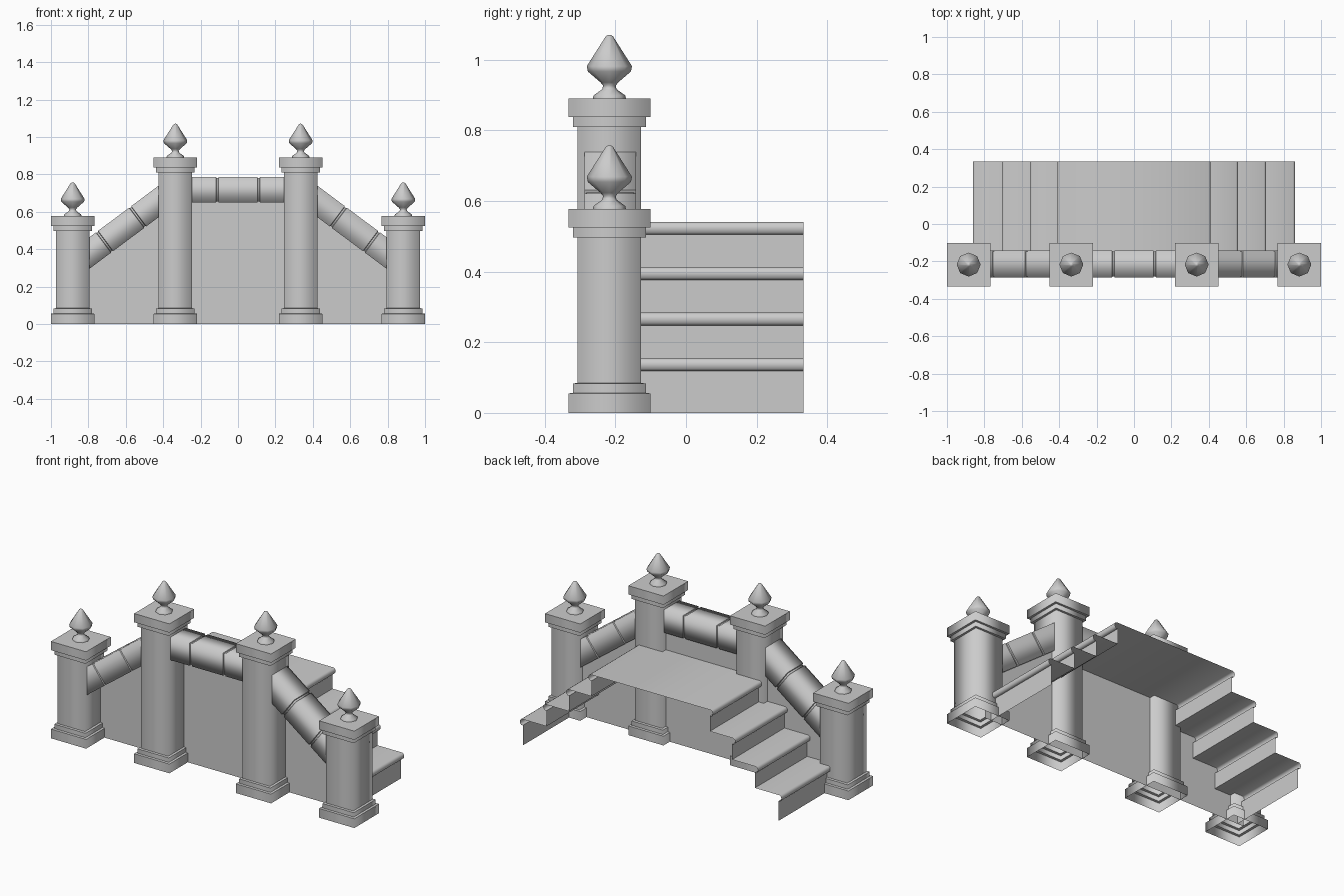
import bpy, bmesh, math
from mathutils import Matrix, Vector

if "Cube" in bpy.data.objects:
    bpy.data.objects.remove(bpy.data.objects["Cube"])

POST_Y = -0.217
WALL_Y = -0.16


def make_object(name, bm):
    me = bpy.data.meshes.new(name)
    bm.to_mesh(me)
    bm.free()
    ob = bpy.data.objects.new(name, me)
    bpy.context.collection.objects.link(ob)
    bpy.ops.object.select_all(action='DESELECT')
    ob.select_set(True)
    bpy.context.view_layer.objects.active = ob
    return ob


def lathe(name, profile, sides, place, turn, crisp, cap_start=False):
    """Stack rings of (radius, z); crisp keeps the ring edges sharp."""
    bm = bmesh.new()
    rings = []
    for r, z in profile:
        angles = [turn + 2 * math.pi * i / sides for i in range(sides)]
        rings.append([bm.verts.new(place @ Vector((r * math.cos(a), r * math.sin(a), z))) for a in angles])
    for a, b in zip(rings, rings[1:]):
        for i in range(sides):
            j = (i + 1) % sides
            bm.faces.new((a[i], a[j], b[j], b[i]))
    bm.faces.new(rings[-1])
    if cap_start:
        bm.faces.new(rings[0][::-1])
    for f in bm.faces:
        f.smooth = True
    if crisp:
        for ring in rings:
            for i in range(sides):
                bm.edges.get((ring[i], ring[(i + 1) % sides])).smooth = False
    return make_object(name, bm)


def post(name, x, h):
    place = Matrix.Translation((x, POST_Y, 0))
    # square post, open underneath: plinth, shaft, stepped cap
    widths = [(.116, 0), (.116, .055), (.103, .057), (.103, .083), (.09, .085),
              (.09, h - .08), (.103, h - .08), (.103, h - .052),
              (.116, h - .052), (.116, h)]
    lathe(name, [(w * math.sqrt(2), z) for w, z in widths], 4, place, math.pi / 4, True)
    # eight-sided spear finial
    lathe(name + "_finial",
          [(.047, h), (.045, h + .009), (.02, h + .027), (.018, h + .037),
           (.025, h + .046), (.061, h + .077), (.064, h + .092),
           (.01, h + .177), (.003, h + .181)], 8, place, 0, False)


def rail(name, centre, angle, half):
    # square bar along x with two grooves that mark off three blocks
    place = (Matrix.Translation((centre[0], POST_Y + .003, centre[1])) @ Matrix.Rotation(-angle, 4, 'Y')
             @ Matrix.Rotation(math.pi / 2, 4, 'Y') @ Matrix.Diagonal((.0675, .073, 1, 1)))
    right = [(1, .103), (.92, .106), (.92, .115), (1, .118), (1, half)]
    profile = [(r, -u) for r, u in reversed(right)] + right
    lathe(name, [(r * math.sqrt(2), u) for r, u in profile], 4, place, math.pi / 4, True, True)


# posts, finials and rails
slope = math.radians(36.7)
for side, s in (("left", -1), ("right", 1)):
    post(side + "_outer_post", s * .884, .577)
    post(side + "_inner_post", s * .335, .89)
    rail(side + "_sloped_rail", (s * .625, .506), -s * slope, .305)
rail("level_rail", (0, .718), 0, .27)

# thin side wall under the rails
bm = bmesh.new()
half_outline = [(.884, 0), (.884, .28), (.335, .69)]
outline = half_outline + [(-x, z) for x, z in reversed(half_outline)]
bm.faces.new([bm.verts.new((x, WALL_Y, z)) for x, z in outline])
make_object("side_wall", bm)

# folded sheet of deck, rounded nosings and risers, mirrored left to right
profile = [(0, .541)]
inner = 0
for nose, z in ((.41, .541), (.557, .413), (.707, .284), (.862, .155)):
    if inner:
        profile.append((inner, z))
    profile += [(nose - .012, z), (nose - .003, z - .006), (nose, z - .018),
                (nose - .003, z - .03), (nose - .01, z - .036), (nose - .02, z - .036)]
    inner = nose - .02
profile.append((inner, 0))
path = [(-x, z) for x, z in reversed(profile[1:])] + profile[1:]
bm = bmesh.new()
rows = [[bm.verts.new((x, y, z)) for x, z in path] for y in (WALL_Y, .333)]
for i in range(len(path) - 1):
    bm.faces.new((rows[0][i], rows[0][i + 1], rows[1][i + 1], rows[1][i]))
make_object("stairs_and_deck", bm)
bpy.ops.object.shade_smooth_by_angle(angle=math.radians(50))
